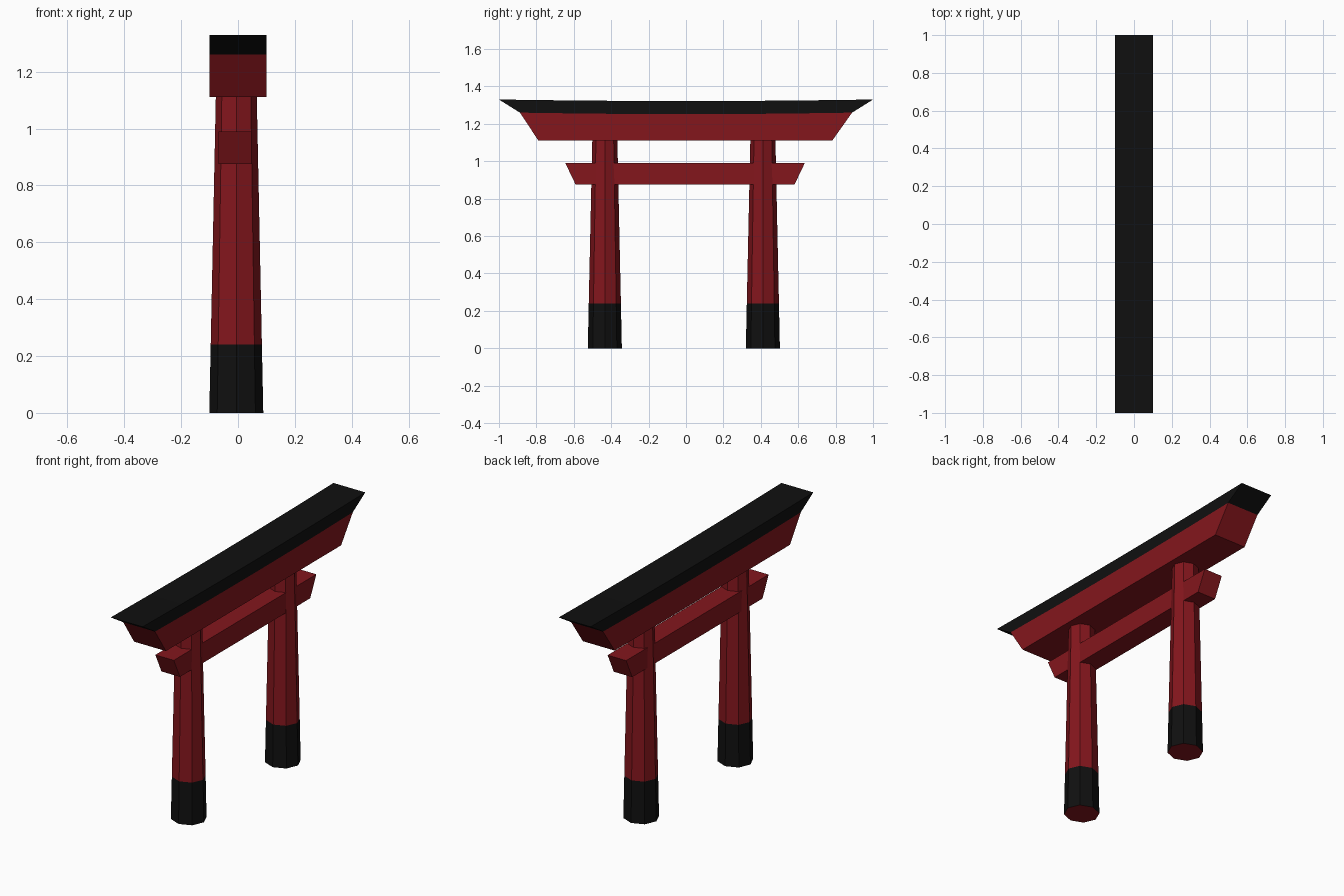
import bpy, bmesh, math

if "Cube" in bpy.data.objects:
    bpy.data.objects.remove(bpy.data.objects["Cube"])


def material(name, rgb):
    m = bpy.data.materials.new(name)
    m.diffuse_color = (*rgb, 1)
    m.use_nodes = True
    m.node_tree.nodes["Principled BSDF"].inputs["Base Color"].default_value = m.diffuse_color
    return m


RED = material("red_paint", (0.23, 0.008, 0.012))
BLACK = material("black_paint", (0.005, 0.005, 0.005))


def finish(name, bm, mats):
    bmesh.ops.recalc_face_normals(bm, faces=bm.faces)
    mesh = bpy.data.meshes.new(name)
    bm.to_mesh(mesh)
    bm.free()
    for m in mats:
        mesh.materials.append(m)
    ob = bpy.data.objects.new(name, mesh)
    bpy.context.collection.objects.link(ob)
    return ob


def beam(name, lower, upper, x0, x1, mat):
    """Extrude a side profile (lower and upper y,z lines) across x."""
    bm = bmesh.new()
    outline = lower + upper[::-1]
    face = bm.faces.new([bm.verts.new((x0, y, z)) for y, z in outline])
    ext = bmesh.ops.extrude_face_region(bm, geom=[face])
    moved = [v for v in ext["geom"] if isinstance(v, bmesh.types.BMVert)]
    bmesh.ops.translate(bm, verts=moved, vec=(x1 - x0, 0, 0))
    return finish(name, bm, [mat])


def pillar(name, y):
    """Tapered octagonal post with a black foot."""
    bm = bmesh.new()
    rings = []
    for z, rx, ry in ((0, 0.095, 0.091), (0.24, 0.090, 0.086), (1.115, 0.072, 0.067)):
        rings.append([bm.verts.new((-0.006 + rx * math.cos(i * math.pi / 4),
                                    y + ry * math.sin(i * math.pi / 4), z))
                      for i in range(8)])
    for level in (0, 1):
        a, b = rings[level], rings[level + 1]
        for i in range(8):
            j = (i + 1) % 8
            f = bm.faces.new((a[i], a[j], b[j], b[i]))
            f.material_index = 1 - level
    bm.faces.new(rings[0])
    bm.faces.new(rings[2])
    return finish(name, bm, [RED, BLACK])


def curve_line(half, z):
    """Gently sagging line: ends at height z, centre slightly lower."""
    steps = (-1, -0.65, -0.4, -0.13, 0.13, 0.4, 0.65, 1)
    return [(half * t, z - 0.008 * (1 - t * t)) for t in steps]


# Two posts
pillar("left_pillar", -0.434)
pillar("right_pillar", 0.411)

# Lower tie beam with slanted ends
beam("tie_beam", [(-0.59, 0.875), (0.58, 0.875)],
     [(-0.645, 0.99), (0.635, 0.99)], -0.068, 0.048, RED)

# Upper red lintel and black cap
joint = curve_line(0.888, 1.26)
beam("lintel", [(-0.79, 1.112), (0.783, 1.112)], joint, -0.1, 0.1, RED)
beam("roof_cap", joint, curve_line(1.0, 1.33), -0.1, 0.1, BLACK)
